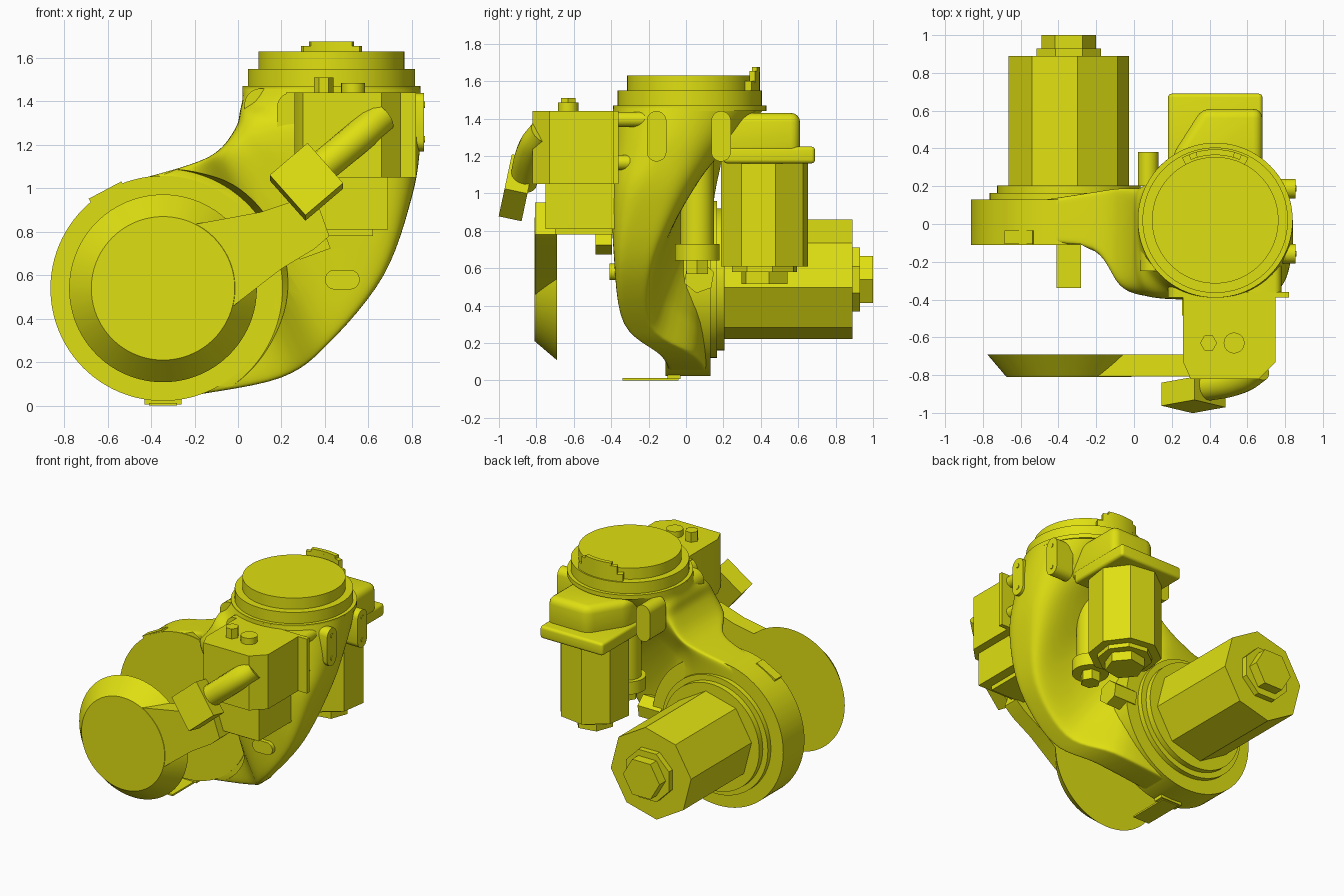
import bpy, bmesh, math
from mathutils import Vector, Matrix

cube = bpy.data.objects.get("Cube")
if cube:
    bpy.data.objects.remove(cube, do_unlink=True)

yellow = bpy.data.materials.new("yellow_paint")
yellow.use_nodes = True
yellow.diffuse_color = (0.74, 0.74, 0.006, 1)
yellow.node_tree.nodes["Principled BSDF"].inputs["Base Color"].default_value = (0.74, 0.74, 0.006, 1)


def finish(name, bm, bevel=0):
    """Turn a bmesh into a painted object with sharp edges kept."""
    bmesh.ops.recalc_face_normals(bm, faces=bm.faces)
    if bevel:
        bmesh.ops.bevel(bm, geom=bm.edges[:], offset=bevel, segments=4, profile=0.5, affect='EDGES')
    me = bpy.data.meshes.new(name)
    bm.to_mesh(me)
    bm.free()
    me.materials.append(yellow)
    me.shade_smooth()
    me.set_sharp_from_angle(angle=math.radians(30))
    ob = bpy.data.objects.new(name, me)
    bpy.context.scene.collection.objects.link(ob)
    return ob


def place(axis, a, b, h):
    return {'x': (h, a, b), 'y': (a, h, b), 'z': (a, b, h)}[axis]


def prism(name, pts, axis, lo, hi, end_pts=None, bevel=0):
    """Extrude a profile along an axis, optionally ending in another profile."""
    bm = bmesh.new()
    low = [bm.verts.new(place(axis, a, b, lo)) for a, b in pts]
    top = [bm.verts.new(place(axis, a, b, hi)) for a, b in (end_pts or pts)]
    bm.faces.new(low)
    bm.faces.new(top[::-1])
    n = len(pts)
    for i in range(n):
        j = (i + 1) % n
        bm.faces.new((low[i], top[i], top[j], low[j]))
    return finish(name, bm, bevel)


def ngon(a, b, r, n=64, rot=0.0):
    angles = [math.radians(rot) + math.tau * i / n for i in range(n)]
    return [(a + r * math.cos(t), b + r * math.sin(t)) for t in angles]


def rect(a0, a1, b0, b1):
    return [(a0, b0), (a1, b0), (a1, b1), (a0, b1)]


def stadium(a0, a1, b0, b1, n=24):
    """Slot outline filling the given rectangle."""
    r = min(a1 - a0, b1 - b0) / 2
    ca, cb = (a0 + a1) / 2, (b0 + b1) / 2
    da, db = (a1 - a0) / 2 - r, (b1 - b0) / 2 - r
    out = []
    for i in range(n):
        t = math.tau * (i + 0.5) / n
        c, s = math.cos(t), math.sin(t)
        out.append((ca + r * c + math.copysign(da, c), cb + r * s + math.copysign(db, s)))
    return out


def tilted_box(name, centre, size, angle, lean=0):
    bm = bmesh.new()
    m = (Matrix.Translation(centre) @ Matrix.Rotation(math.radians(lean), 4, 'X')
         @ Matrix.Rotation(math.radians(angle), 4, 'Y'))
    bmesh.ops.create_cube(bm, size=1, matrix=m @ Matrix.Diagonal((*size, 1)))
    return finish(name, bm)


# Elbow body: sections as inner x,z, outer x,z, front y, back y inner, back y outer, roundness
HUB = (-0.345, 0.54)
sections = [Vector(s) for s in (
    (-0.50, 1.03, -0.19, 0.05, -0.10, 0.13, 0.12, 0.12),
    (-0.22, 1.11, 0.20, 0.13, -0.15, 0.19, 0.06, 0.14),
    (-0.09, 1.175, 0.42, 0.29, -0.34, 0.25, -0.17, 0.18),
    (-0.01, 1.28, 0.67, 0.60, -0.39, 0.29, -0.16, 0.3),
    (0.01, 1.36, 0.80, 0.96, -0.40, 0.33, 0.02, 0.5),
    (0.02, 1.41, 0.84, 1.22, -0.39, 0.39, 0.22, 0.8),
    (0.02, 1.46, 0.84, 1.46, -0.39, 0.43, 0.43, 1.0))]


def spline(keys, i, t):
    p0, p1 = keys[max(i - 1, 0)], keys[i]
    p2, p3 = keys[i + 1], keys[min(i + 2, len(keys) - 1)]
    return 0.5 * (2 * p1 + (p2 - p0) * t + (2 * p0 - 5 * p1 + 4 * p2 - p3) * t * t
                  + (3 * p1 - p0 - 3 * p2 + p3) * t ** 3)


bm = bmesh.new()
rings = []
M, STEPS = 96, 6
stations = [spline(sections, i, k / STEPS) for i in range(len(sections) - 1) for k in range(STEPS)]
for ix, iz, ox, oz, front, back_in, back_out, e in stations + [sections[-1]]:
    ring = []
    for k in range(M):
        c, s = math.cos(math.tau * (k + 0.5) / M), math.sin(math.tau * (k + 0.5) / M)
        u = (math.copysign(abs(c) ** e, c) + 1) / 2
        v = (math.copysign(abs(s) ** e, s) + 1) / 2
        back = back_in + (back_out - back_in) * u ** 0.6
        ring.append(bm.verts.new((ix + (ox - ix) * u, front + (back - front) * v, iz + (oz - iz) * u)))
    rings.append(ring)
for r0, r1 in zip(rings, rings[1:]):
    for k in range(M):
        j = (k + 1) % M
        bm.faces.new((r0[k], r0[j], r1[j], r1[k]))
bm.faces.new(rings[0])
bm.faces.new(rings[-1][::-1])
body = finish("elbow_body", bm)

# Round clearance cut in front of the hub
cutter = prism("hub_clearance", ngon(*HUB, 0.62, 96), 'y', -0.7, -0.105, ngon(*HUB, 0.55, 96))
cutter.hide_render = True
cut = body.modifiers.new("clearance", 'BOOLEAN')
cut.operation, cut.object, cut.solver = 'DIFFERENCE', cutter, 'EXACT'
bpy.context.view_layer.objects.active = body
bpy.ops.object.modifier_apply(modifier=cut.name)
bpy.data.objects.remove(cutter, do_unlink=True)
body.data.set_sharp_from_angle(angle=math.radians(30))

# Hub disc, with rim marker and bottom tab
prism("hub_disc", ngon(*HUB, 0.518, 96), 'y', -0.11, 0.13)
prism("hub_back_ring", ngon(*HUB, 0.42), 'y', 0.12, 0.165)
prism("hub_back_step", ngon(*HUB, 0.38), 'y', 0.16, 0.205)
tilted_box("rim_marker", (-0.60, -0.07, 0.97), (0.17, 0.07, 0.05), -28)
prism("bottom_tab", rect(-0.41, -0.28, -0.34, -0.04), 'z', 0, 0.012)
prism("bottom_tab_root", rect(-0.43, -0.26, -0.10, -0.03), 'z', 0.006, 0.04)

# Large horizontal motor
prism("large_motor", ngon(*HUB, 0.322, 8, 82), 'y', 0.19, 0.89)
prism("large_motor_plate", ngon(*HUB, 0.185, 8, 22), 'y', 0.88, 0.93)
prism("large_motor_plug", ngon(*HUB, 0.145, 6), 'y', 0.92, 1.0)

# Top flange stack
FLANGE = (0.43, 0.02)
for label, r, lo, hi in (("base", 0.41, 1.44, 1.47), ("ring", 0.385, 1.465, 1.55),
                         ("cap", 0.335, 1.545, 1.63)):
    prism("flange_" + label, ngon(*FLANGE, r, 96), 'z', lo, hi)


def arc_strip(r0, r1, a0, a1, n=12):
    angles = [math.radians(a0 + (a1 - a0) * i / n) for i in range(n + 1)]
    return ([(FLANGE[0] + r0 * math.cos(t), FLANGE[1] + r0 * math.sin(t)) for t in angles]
            + [(FLANGE[0] + r1 * math.cos(t), FLANGE[1] + r1 * math.sin(t)) for t in angles[::-1]])


prism("flange_clip_foot", arc_strip(0.33, 0.375, 62, 118), 'z', 1.54, 1.6)
prism("flange_clip", arc_strip(0.345, 0.375, 68, 112), 'z', 1.59, 1.655)
prism("flange_clip_tip", arc_strip(0.345, 0.375, 74, 106), 'z', 1.65, 1.675)

# Vertical motor with its housing
MOTOR = (0.43, 0.42)
prism("motor_housing", [(0.2, 0.15), (0.2, 0.36), (0.36, 0.61), (0.68, 0.61), (0.68, 0.15)],
      'z', 1.2, 1.43, bevel=0.05)
prism("motor_mount", rect(0.18, 0.68, 0.2, 0.69), 'z', 1.16, 1.25, bevel=0.02)
prism("vertical_motor", ngon(*MOTOR, 0.24, 8, 14), 'z', 0.61, 1.17)
prism("vertical_motor_plate", ngon(*MOTOR, 0.18, 8, 14), 'z', 0.58, 0.62)
prism("vertical_motor_plug", ngon(*MOTOR, 0.13, 6, 10), 'z', 0.515, 0.59)

# Small motor in the cavity
SMALL = (0.42, 0.06)
prism("small_motor", ngon(*SMALL, 0.09, 32), 'z', 0.72, 1.25)
prism("small_motor_cap", ngon(*SMALL, 0.12, 32), 'z', 0.64, 0.73)
prism("small_motor_plug", ngon(*SMALL, 0.065, 6), 'z', 0.57, 0.65)
prism("cavity_plug", ngon(0.07, 0.55, 0.085, 6, 20), 'x', 0.1, 0.28)

# Control box with brackets and top fittings
prism("control_box", [(0.26, -0.38), (0.26, -0.73), (0.30, -0.82), (0.66, -0.82), (0.75, -0.73),
                      (0.75, -0.38)], 'z', 1.05, 1.44)
prism("box_back_plate", rect(0.22, 0.82, 1.05, 1.44), 'y', -0.39, -0.36)
prism("lower_box", rect(0.3, 0.69, 0.81, 1.06), 'y', -0.75, -0.36)
prism("lower_box_foot", rect(0.36, 0.62, 0.78, 0.82), 'y', -0.7, -0.38)
for i, z in enumerate((1.165, 1.395)):
    prism("bracket_%d" % i, stadium(0.58, 0.78, z - 0.04, z + 0.04), 'y', -0.38, -0.15)
prism("box_hex_fitting", ngon(0.395, -0.63, 0.045, 6), 'z', 1.43, 1.51)
prism("box_round_fitting", ngon(0.53, -0.63, 0.055, 32), 'z', 1.43, 1.485)
tilted_box("lower_clamp", (0.34, -0.44, 0.74), (0.15, 0.09, 0.09), -20)

# Angled plug and its elbow tube
tube = bpy.data.curves.new("plug_tube", 'CURVE')
tube.dimensions = '3D'
tube.bevel_depth, tube.bevel_resolution, tube.use_fill_caps = 0.075, 6, True
path = tube.splines.new('BEZIER')
path.bezier_points.add(2)
for bp, co in zip(path.bezier_points, ((0.66, -0.76, 1.33), (0.57, -0.82, 1.25), (0.34, -0.87, 1.06))):
    bp.co = co
    bp.handle_left_type = bp.handle_right_type = 'AUTO'
tube.materials.append(yellow)
tube_ob = bpy.data.objects.new("plug_tube", tube)
bpy.context.scene.collection.objects.link(tube_ob)
tilted_box("plug_block", (0.315, -0.905, 1.03), (0.23, 0.125, 0.25), -41, -12)

# Front dish with its arm
prism("front_dish", ngon(*HUB, 0.33, 96), 'y', -0.81, -0.69, ngon(*HUB, 0.432, 96))
prism("dish_arm", [(-0.3, 0.5), (-0.02, 0.46), (0.2, 0.63), (0.35, 0.72), (0.42, 0.78),
                   (0.36, 0.95), (0.28, 0.95), (0.1, 0.89), (-0.2, 0.835)], 'y', -0.808, -0.69)

# Slot shaped cover plates with bolts
for label, y0, y1 in (("front", -0.21, -0.105), ("back", 0.135, 0.24)):
    prism("side_cover_" + label, stadium(y0, y1, 1.17, 1.44), 'x', 0.72, 0.855)
    for z in (1.225, 1.385):
        prism("cover_bolt_" + label, ngon((y0 + y1) / 2, z, 0.015, 12), 'x', 0.85, 0.86)
prism("front_cover", stadium(0.18, 0.31, 1.18, 1.44), 'y', -0.39, -0.25)
prism("back_cover", stadium(0.02, 0.13, 1.18, 1.44), 'y', 0.2, 0.38)
prism("front_boss", stadium(0.03, 0.18, 1.26, 1.46), 'y', -0.25, -0.1)
prism("lower_cover", stadium(0.4, 0.56, 0.535, 0.625), 'y', -0.41, -0.3)
